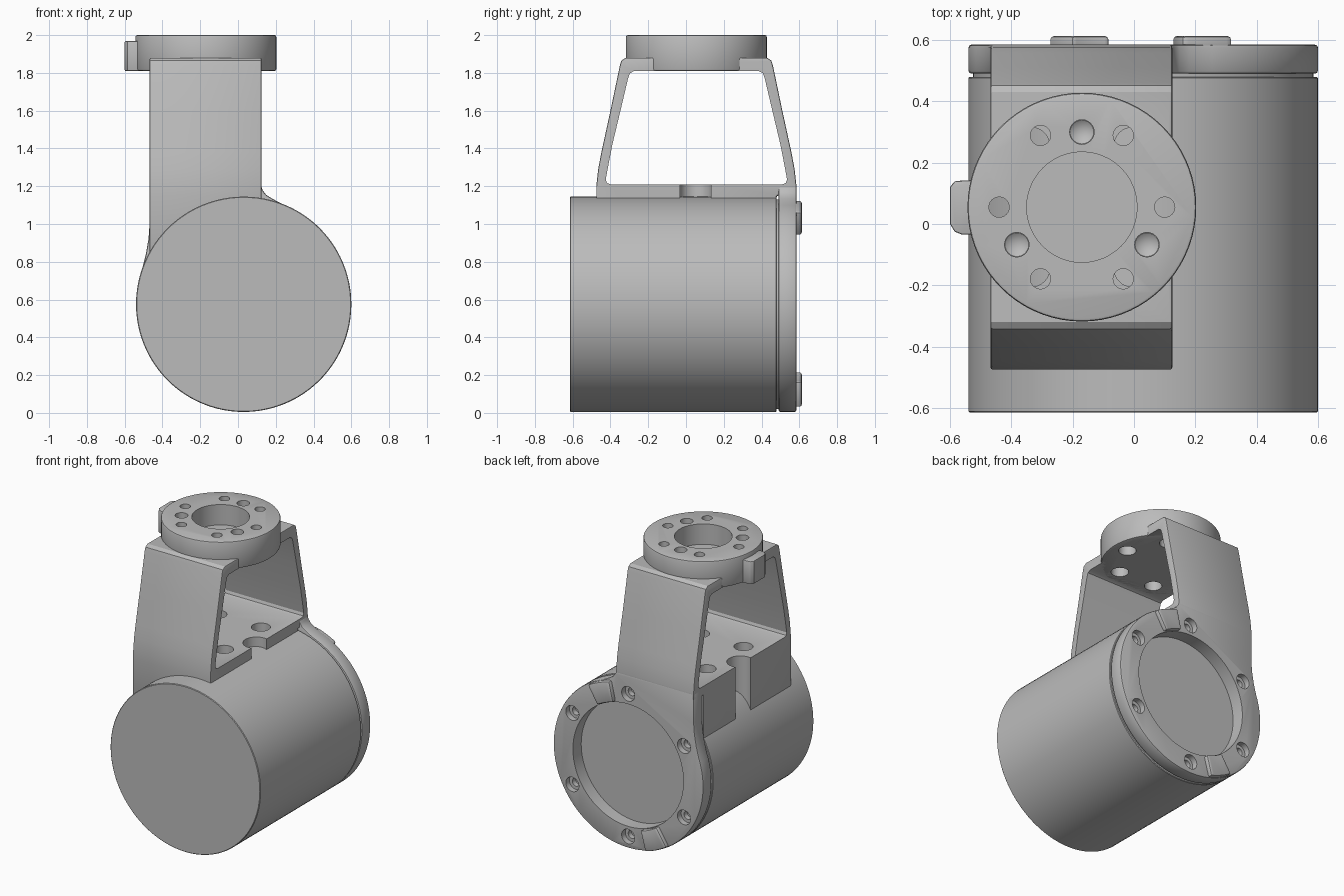
import bpy, bmesh
from math import sin, cos, radians, pi
from mathutils import Matrix, Vector

old = bpy.data.objects.get("Cube")
if old:
    bpy.data.objects.remove(old, do_unlink=True)

metal = bpy.data.materials.new("matte grey metal")
metal.use_nodes = True
GREY = (0.5, 0.5, 0.5, 1)
metal.diffuse_color = GREY
metal.node_tree.nodes["Principled BSDF"].inputs["Base Color"].default_value = GREY

CX, CZ, R = 0.03, 0.575, 0.57       # motor axis and radius
TX, TY = -0.17, 0.055               # output flange centre
XL, XR = -0.468, 0.125              # bracket sides


def finish(name, bm):
    bmesh.ops.recalc_face_normals(bm, faces=bm.faces)
    mesh = bpy.data.meshes.new(name)
    bm.to_mesh(mesh)
    bm.free()
    mesh.materials.append(metal)
    ob = bpy.data.objects.new(name, mesh)
    bpy.context.collection.objects.link(ob)
    return ob


def prism(name, pts, axis, a, b):
    """Extrude a 2D outline along an axis from a to b."""
    place = {"x": lambda u, v, t: (t, u, v), "y": lambda u, v, t: (u, t, v),
             "z": lambda u, v, t: (u, v, t)}[axis]
    bm = bmesh.new()
    face = bm.faces.new([bm.verts.new(place(u, v, a)) for u, v in pts])
    out = bmesh.ops.extrude_face_region(bm, geom=[face])
    shift = Vector(place(0, 0, b - a))
    bmesh.ops.translate(bm, vec=shift, verts=[g for g in out["geom"] if isinstance(g, bmesh.types.BMVert)])
    return finish(name, bm)


def arc(cx, cy, r, start, end, n):
    return [(cx + r * cos(radians(start + (end - start) * i / n)),
             cy + r * sin(radians(start + (end - start) * i / n))) for i in range(n + 1)]


def disc(name, u, v, r, axis, a, b, n=32):
    return prism(name, arc(u, v, r, 0, 360, n)[:-1], axis, a, b)


def cone_cutter(u, v, r, z, depth):
    bm = bmesh.new()
    bmesh.ops.create_cone(bm, segments=24, radius1=0, radius2=r, depth=depth, cap_ends=True,
                          matrix=Matrix.Translation((u, v, z - depth / 2)))
    return finish("cutter", bm)


def apply(ob, mod):
    with bpy.context.temp_override(object=ob, active_object=ob, selected_objects=[ob]):
        bpy.ops.object.modifier_apply(modifier=mod.name)


def cut(ob, cutters):
    for c in cutters:
        c.hide_render = True
        mod = ob.modifiers.new("cut", "BOOLEAN")
        mod.operation, mod.solver, mod.object = "DIFFERENCE", "EXACT", c
        apply(ob, mod)
        bpy.data.objects.remove(c, do_unlink=True)


def bevel(ob, width, segments=2):
    mod = ob.modifiers.new("bevel", "BEVEL")
    mod.width, mod.segments, mod.limit_method = width, segments, "ANGLE"
    mod.angle_limit = radians(40)
    apply(ob, mod)


def smooth(ob):
    bpy.ops.object.select_all(action="DESELECT")
    ob.select_set(True)
    bpy.context.view_layer.objects.active = ob
    bpy.ops.object.shade_smooth_by_angle(angle=radians(30))


def mirrored(half):
    """Outline symmetric about the bracket's middle."""
    return [(TY + u, z) for u, z in half] + [(TY - u, z) for u, z in reversed(half)]


# Motor housing and the groove behind it
housing = disc("motor_housing", CX, CZ, R, "y", -0.615, 0.48, 96)
bevel(housing, 0.004, 1)
groove = disc("housing_groove", CX, CZ, R - 0.015, "y", 0.47, 0.495, 96)

# Rear plate: round, blending into the bracket's back leg
outline = arc(CX, CZ, R, 160, 430, 84)
outline += [(0.18, 1.135), (0.148, 1.155), (0.13, 1.18), (XR, 1.2),
            (XL, 1.2), (XL, 1.0), (-0.474, 0.92), (-0.488, 0.84)]
rear_plate = prism("rear_plate", outline, "y", 0.49, 0.585)
bevel(rear_plate, 0.01)
cutters = [disc("cutter", CX, CZ, 0.42, "y", 0.4, 0.7, 72)]
for k in range(6):
    a = radians(30 + 60 * k)
    u, v = CX + 0.49 * cos(a), CZ + 0.49 * sin(a)
    cutters += [disc("cutter", u, v, 0.05, "y", 0.545, 0.7, 24),
                disc("cutter", u, v, 0.028, "y", 0.51, 0.6, 20)]
cut(rear_plate, cutters)

# Two raised pads on opposite sides of the rear plate
pads = []
for label, mid in (("upper", 68), ("lower", 246)):
    pts = arc(CX, CZ, 0.565, mid - 9, mid + 9, 8) + arc(CX, CZ, 0.425, mid + 9, mid - 9, 8)
    pad = prism(label + "_pad", pts, "y", 0.56, 0.613)
    bevel(pad, 0.012)
    pads.append(pad)

# Bracket: tapered arch with a window through it
outer = mirrored([(0.53, 1.15), (0.53, 1.2), (0.52, 1.29), (0.503, 1.38), (0.455, 1.6),
                  (0.405, 1.84), (0.397, 1.865), (0.375, 1.88)])
back, front = TY + 0.425, TY - 0.53
bracket = prism("bracket", outer + [(front, 0.84), (back, 0.84), (back, 1.15)], "x", XL, XR)
bevel(bracket, 0.008)
window = mirrored([(0.455, 1.21), (0.473, 1.217), (0.48, 1.235), (0.472, 1.28), (0.445, 1.42),
                   (0.402, 1.6), (0.362, 1.77), (0.352, 1.798), (0.33, 1.81)])
cutters = [prism("cutter", window, "x", -0.8, 0.5)]
for side in (-1, 1):
    edge = XR - 0.02 if side > 0 else XL + 0.02
    cutters.append(disc("cutter", edge, TY - 0.005, 0.085, "z", 0.7, 1.4))
    for end in (-1, 1):
        cutters.append(disc("cutter", TX + side * 0.165, TY + end * 0.2, 0.06, "z", 1.0, 1.4))
cut(bracket, cutters)

# Output flange with a blind bore, bolt holes and conical dowel holes
flange = disc("output_flange", TX, TY, 0.373, "z", 1.81, 2.0, 72)
bevel(flange, 0.01)
tab = prism("flange_tab", [(-0.5, -0.035), (-0.56, -0.035), (-0.585, -0.025), (-0.6, 0.0),
                           (-0.6, 0.12), (-0.585, 0.14), (-0.5, 0.145)], "z", 1.81, 1.968)
bevel(tab, 0.006)
bolts = [(TX + 0.27 * cos(k * pi / 3), TY + 0.27 * sin(k * pi / 3)) for k in range(6)]
cutters = [disc("cutter", TX, TY, 0.18, "z", 1.86, 2.1, 48)]
for u, v in bolts:
    cutters += [disc("cutter", u, v, 0.033, "z", 1.7, 2.1, 24),
                disc("cutter", u, v, 0.055, "z", 1.7, 1.88, 24)]
for deg in (90, 210, 330):
    u, v = TX + 0.245 * cos(radians(deg)), TY + 0.245 * sin(radians(deg))
    cutters += [disc("cutter", u, v, 0.04, "z", 1.93, 2.1, 24),
                cone_cutter(u, v, 0.04, 1.931, 0.03)]
cut(flange, cutters)

# Clear the bracket's top where the flange holes pass through it
cutters = [disc("cutter", TX, TY, 0.3, "z", 1.85, 2.1, 48)]
cutters += [disc("cutter", u, v, 0.055, "z", 1.7, 2.1, 24) for u, v in bolts]
cut(bracket, cutters)

for ob in [housing, groove, rear_plate, bracket, flange, tab] + pads:
    smooth(ob)
